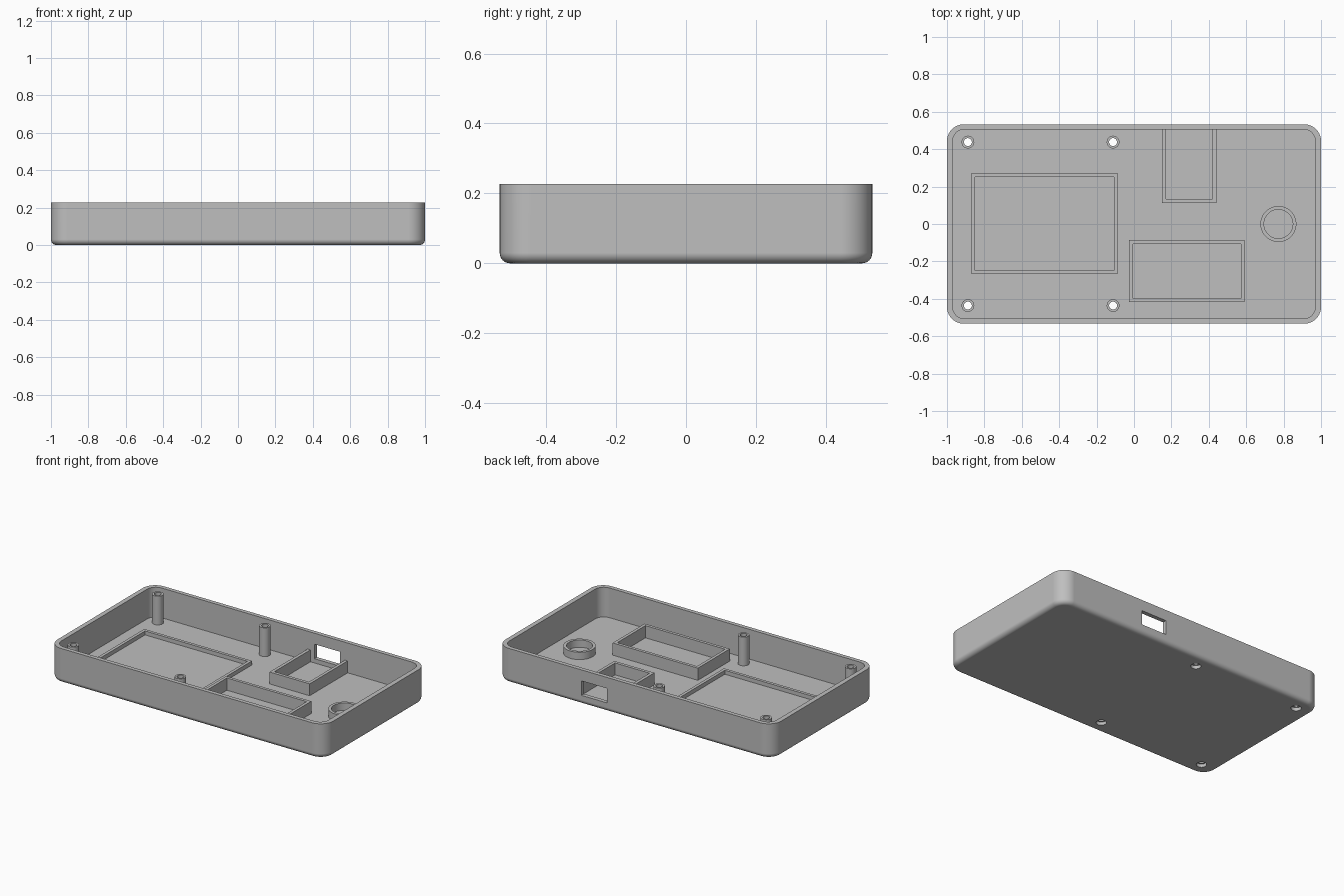
import bpy, bmesh, math
from mathutils import Vector

cube = bpy.data.objects.get("Cube")
if cube:
    bpy.data.objects.remove(cube, do_unlink=True)

HEIGHT, FLOOR, FILLET = 0.227, 0.032, 0.03

grey = bpy.data.materials.new("matte grey plastic")
grey.use_nodes = True
colour = (0.52, 0.52, 0.52, 1)
grey.diffuse_color = colour
grey.node_tree.nodes["Principled BSDF"].inputs["Base Color"].default_value = colour


def make_object(name, bm):
    bmesh.ops.recalc_face_normals(bm, faces=bm.faces)
    mesh = bpy.data.meshes.new(name)
    bm.to_mesh(mesh)
    bm.free()
    mesh.materials.append(grey)
    obj = bpy.data.objects.new(name, mesh)
    bpy.context.collection.objects.link(obj)
    return obj


def activate(obj):
    bpy.ops.object.select_all(action='DESELECT')
    obj.select_set(True)
    bpy.context.view_layer.objects.active = obj


def smooth(obj):
    activate(obj)
    bpy.ops.object.shade_smooth_by_angle(angle=math.radians(35))


def rounded_rect(hx, hy, r, z, steps=10):
    """Ring of points round a rectangle with rounded corners."""
    pts = []
    for k, (sx, sy) in enumerate([(1, 1), (-1, 1), (-1, -1), (1, -1)]):
        for i in range(steps + 1):
            a = (k + i / steps) * math.pi / 2
            pts.append((sx * (hx - r) + r * math.cos(a),
                        sy * (hy - r) + r * math.sin(a), z))
    return pts


def rect(x0, x1, y0, y1, z):
    return [(x0, y0, z), (x1, y0, z), (x1, y1, z), (x0, y1, z)]


def circle(x, y, r, z, n=40):
    return [(x + r * math.cos(2 * math.pi * i / n),
             y + r * math.sin(2 * math.pi * i / n), z) for i in range(n)]


def loft(name, rings, loop=False):
    """Skin rings in order, then cap the ends or join last to first."""
    bm = bmesh.new()
    loops = [[bm.verts.new(p) for p in ring] for ring in rings]
    pairs = list(zip(loops, loops[1:]))
    if loop:
        pairs.append((loops[-1], loops[0]))
    else:
        bm.faces.new(loops[0])
        bm.faces.new(loops[-1])
    for a, b in pairs:
        for i in range(len(a)):
            j = (i + 1) % len(a)
            bm.faces.new((a[i], a[j], b[j], b[i]))
    return make_object(name, bm)


def tube(name, outer, inner, z0, z1):
    """Hollow wall between two outlines, each a function of height."""
    obj = loft(name, [outer(z0), outer(z1), inner(z1), inner(z0)], loop=True)
    smooth(obj)
    return obj


def frame(name, x0, x1, y0, y1, t, top):
    tube(name, lambda z: rect(x0, x1, y0, y1, z),
         lambda z: rect(x0 + t, x1 - t, y0 + t, y1 - t, z), FLOOR - 0.004, top)


def cut(target, cutter):
    cutter.hide_render = True
    activate(target)
    mod = target.modifiers.new("cut", 'BOOLEAN')
    mod.operation, mod.solver, mod.object = 'DIFFERENCE', 'EXACT', cutter
    bpy.ops.object.modifier_apply(modifier=mod.name)
    bpy.data.objects.remove(cutter, do_unlink=True)


# Open tray with a filleted bottom edge
rings = []
for i in range(9):
    a = i / 8 * math.pi / 2
    inset = FILLET * (1 - math.sin(a))
    rings.append(rounded_rect(1 - inset, 0.533 - inset, 0.09 - inset,
                              FILLET * (1 - math.cos(a))))
rings += [rounded_rect(1, 0.533, 0.09, HEIGHT),
          rounded_rect(0.969, 0.506, 0.062, HEIGHT),
          rounded_rect(0.969, 0.506, 0.062, FLOOR)]
tray = loft("tray", rings)

# Connector opening in the back wall
cut(tray, loft("slot_cutter", [rect(0.2, 0.385, 0.45, 0.6, 0.06),
                               rect(0.2, 0.385, 0.45, 0.6, 0.155)]))

# Screw posts with through holes, counterbored underneath
for x, xname in ((-0.888, "right"), (-0.112, "middle")):
    for y, yname in ((-0.436, "front"), (0.438, "back")):
        for r, top in ((0.021, 0.1), (0.031, 0.022)):
            cut(tray, loft("hole_cutter", [circle(x, y, r, -0.05),
                                           circle(x, y, r, top)]))
        tube(f"{yname}_{xname}_screw_post",
             lambda z: circle(x, y, 0.034, z),
             lambda z: circle(x, y, 0.021, z), FLOOR, 0.22)

smooth(tray)
activate(tray)
weighted = tray.modifiers.new("weighted normals", 'WEIGHTED_NORMAL')
weighted.keep_sharp = True

# Low ridge and the tall battery pocket
frame("board_ridge", -0.87, -0.088, -0.268, 0.272, 0.02, 0.058)
frame("battery_pocket", -0.026, 0.592, -0.417, -0.086, 0.02, 0.112)

# Round holder
tube("round_holder", lambda z: circle(0.772, 0, 0.096, z, 64),
     lambda z: circle(0.772, 0, 0.077, z, 64), FLOOR - 0.004, 0.08)

# Three-sided connector pocket running into the back wall
outline = [(0.15, 0.515), (0.15, 0.112), (0.441, 0.112), (0.441, 0.515),
           (0.421, 0.515), (0.421, 0.133), (0.171, 0.133), (0.171, 0.515)]
loft("connector_pocket", [[(x, y, z) for x, y in outline]
                          for z in (FLOOR - 0.004, 0.11)])
